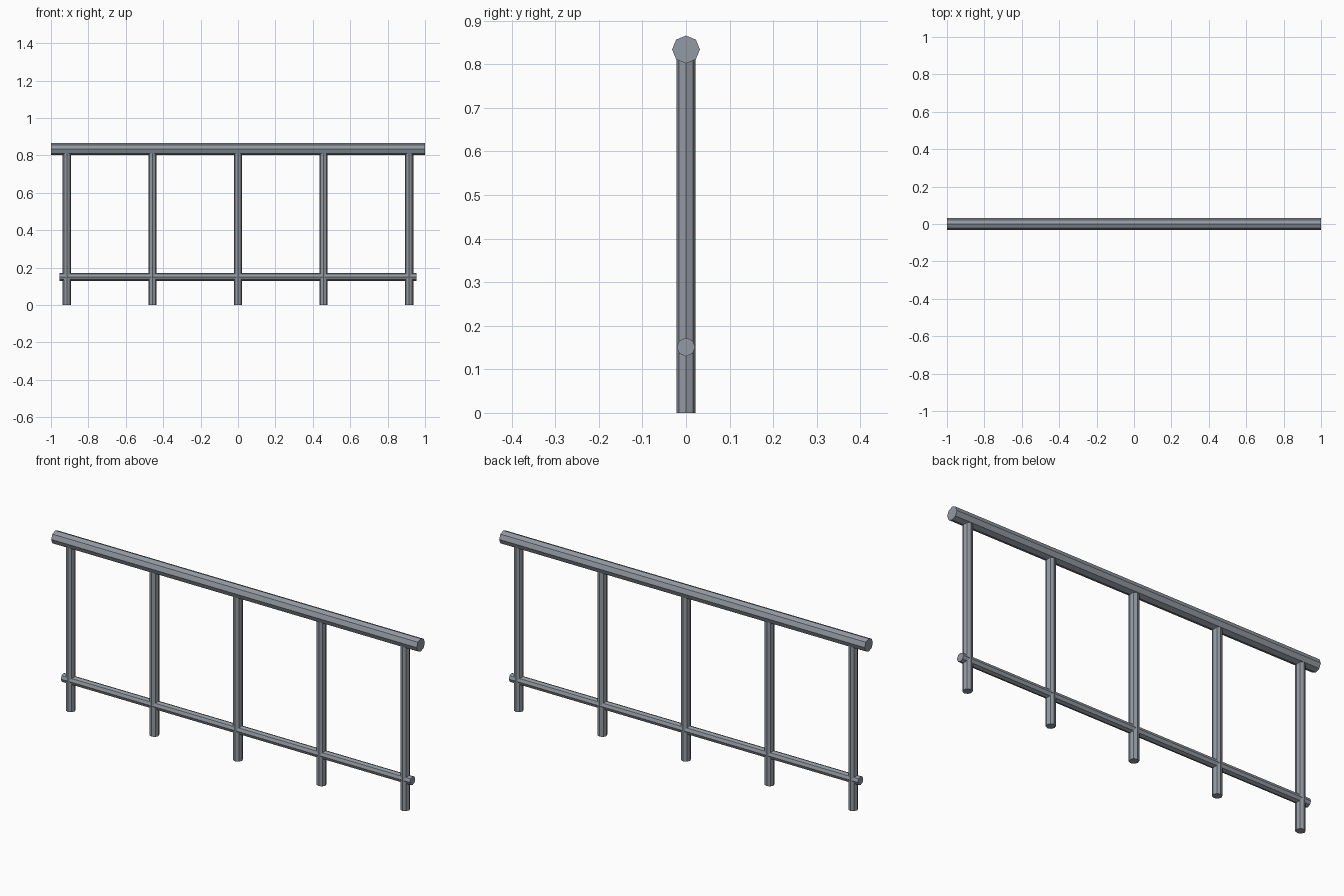
import bpy, math
from mathutils import Matrix

if "Cube" in bpy.data.objects:
    bpy.data.objects.remove(bpy.data.objects["Cube"])

steel = bpy.data.materials.new("grey_steel")
steel.diffuse_color = (0.29, 0.32, 0.36, 1)
steel.use_nodes = True
steel.node_tree.nodes["Principled BSDF"].inputs["Base Color"].default_value = steel.diffuse_color


def tube(name, radius, length, loc, along_x=False):
    """Eight-sided flat-shaded tube with a corner pointing front and up."""
    bpy.ops.mesh.primitive_cylinder_add(vertices=8, radius=radius, depth=length)
    ob = bpy.context.object
    ob.name = name
    if along_x:
        ob.data.transform(Matrix.Rotation(math.pi / 2, 4, 'Y'))
    ob.location = loc
    ob.data.materials.append(steel)
    return ob


# Rails
tube("handrail", 0.032, 2.0, (0, 0, 0.834), True)
tube("lower_rail", 0.0213, 1.91, (0, 0, 0.151), True)

# Posts, running up into the handrail
POST_TOP = 0.834
for i in range(5):
    x = -0.915 + i * 0.4575
    tube(f"post_{i + 1}", 0.0222, POST_TOP, (x, 0, POST_TOP / 2))
